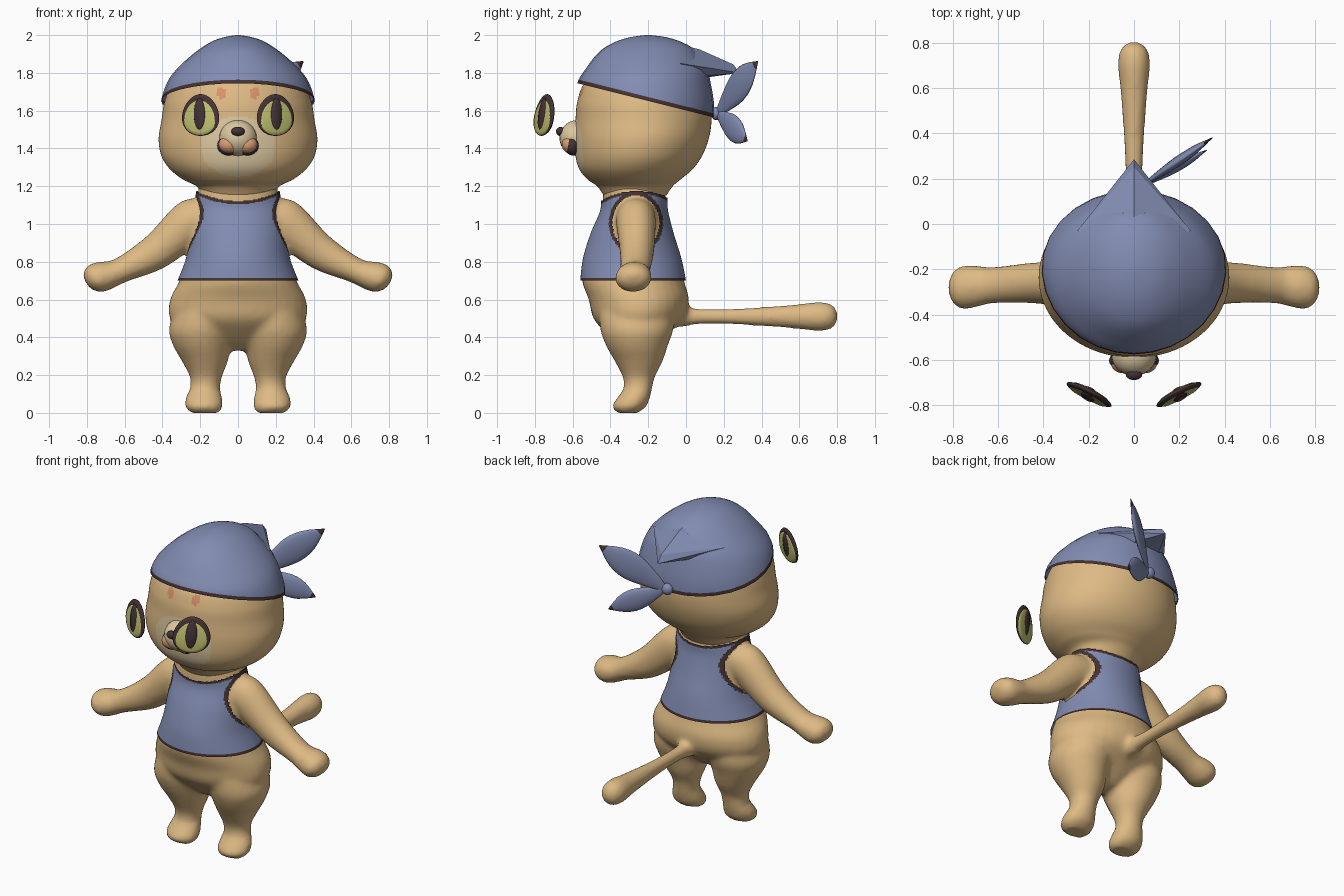
import bpy, bmesh, math
from mathutils import Vector, Matrix

if "Cube" in bpy.data.objects:
    bpy.data.objects.remove(bpy.data.objects["Cube"])

X, Y, Z = Vector((1, 0, 0)), Vector((0, 1, 0)), Vector((0, 0, 1))


def material(name, *rgb):
    col = [(c / 255 / 12.92 if c < 11 else ((c / 255 + .055) / 1.055) ** 2.4) for c in rgb] + [1]
    m = bpy.data.materials.new(name)
    m.use_nodes = True
    m.diffuse_color = col
    m.node_tree.nodes["Principled BSDF"].inputs["Base Color"].default_value = col
    return m


FUR = material("tan fur", 222, 186, 132)
PAW = material("orange paw", 220, 158, 117)
BLUE = material("blue cloth", 130, 140, 178)
DARK = material("dark brown", 68, 50, 52)
CREAM = material("cream muzzle", 222, 202, 162)
OLIVE = material("olive eye", 192, 192, 112)
MARK = material("salmon mark", 218, 146, 108)


def smooth_rings(rings, sub):
    """Catmull-Rom interpolation through rings of (x, y, z, ru, rv)."""
    pts = [rings[0]] + list(rings) + [rings[-1]]
    out = []
    for a, b, c, d in zip(pts, pts[1:], pts[2:], pts[3:]):
        for k in range(sub):
            t = k / sub
            out.append([.5 * (2 * q + (r - p) * t + (2 * p - 5 * q + 4 * r - s) * t * t
                              + (3 * q - p - 3 * r + s) * t ** 3) for p, q, r, s in zip(a, b, c, d)])
    return out + [list(rings[-1])]


def loft(bm, rings, u=X, v=Y, n=32, sub=6, egg=0, caps=True):
    loops = []
    for x, y, z, ru, rv in smooth_rings(rings, sub):
        ru, rv = max(ru, .002), max(rv, .002)
        loop = []
        for i in range(n):
            c, s = math.cos(math.tau * i / n), math.sin(math.tau * i / n)
            loop.append(bm.verts.new(Vector((x, y, z)) + u * ru * c * (1 - egg * s) + v * rv * s))
        loops.append(loop)
    for a, b in zip(loops, loops[1:]):
        for i in range(n):
            j = (i + 1) % n
            bm.faces.new((a[i], a[j], b[j], b[i]))
    if caps:
        bm.faces.new(loops[0])
        bm.faces.new(loops[-1])


def finish(name, bm, *mats, smooth=True):
    bmesh.ops.recalc_face_normals(bm, faces=bm.faces)
    me = bpy.data.meshes.new(name)
    bm.to_mesh(me)
    bm.free()
    for m in mats:
        me.materials.append(m)
    for p in me.polygons:
        p.use_smooth = smooth
    ob = bpy.data.objects.new(name, me)
    bpy.context.collection.objects.link(ob)
    return ob


def cut(bm, co, no, clear=False):
    bmesh.ops.bisect_plane(bm, geom=bm.verts[:] + bm.edges[:] + bm.faces[:],
                           plane_co=co, plane_no=no, clear_inner=clear)


def paint(bm, index, rule):
    for f in bm.faces:
        if rule(f.calc_center_median()):
            f.material_index = index


def ball(name, centre, size, mat):
    bm = bmesh.new()
    bmesh.ops.create_uvsphere(bm, u_segments=24, v_segments=14, radius=1,
                              matrix=Matrix.Translation(centre) @ Matrix.Diagonal((*size, 1)))
    return finish(name, bm, mat)


# Body: torso, legs, arms and tail fused into one soft skin
torso = [(0, -.26, .33, .05, .04), (0, -.26, .35, .1, .08), (0, -.26, .42, .27, .16),
         (0, -.25, .5, .36, .24), (0, -.25, .6, .36, .265), (0, -.28, .7, .31, .27),
         (0, -.285, .82, .265, .25), (0, -.285, .95, .245, .21), (0, -.275, 1.07, .235, .17),
         (0, -.275, 1.15, .215, .165), (0, -.28, 1.25, .2, .15)]
body = bmesh.new()
loft(body, torso)
for s in (1, -1):
    leg = [(.175, -.31, 0, .075, .055), (.18, -.3, .035, .1, .09), (.18, -.275, .085, .095, .085),
           (.175, -.255, .13, .08, .076), (.17, -.25, .19, .085, .085), (.175, -.25, .27, .12, .125),
           (.19, -.26, .36, .155, .165), (.19, -.26, .45, .175, .195), (.17, -.26, .58, .15, .2)]
    arm = [(.12, -.265, 1.05, .1, .1), (.25, -.265, 1.01, .12, .105), (.44, -.26, .85, .095, .09),
           (.62, -.27, .755, .068, .08), (.7, -.275, .73, .08, .092), (.755, -.28, .71, .08, .095),
           (.79, -.28, .695, .055, .07), (.805, -.28, .69, .02, .03)]
    loft(body, [(s * x, *rest) for x, *rest in leg])
    loft(body, [(s * x, *rest) for x, *rest in arm], u=Vector((.5 * s, 0, .87)))
tail = [(-.15, .06), (-.02, .055), (.06, .042), (.2, .04), (.43, .052), (.6, .066),
        (.7, .077), (.76, .068), (.79, .045), (.802, .015)]
loft(body, [(0, y, .51, r * .92, r) for y, r in tail], v=Z)
skin = finish("body", body, FUR)
mod = skin.modifiers.new("fuse", "REMESH")
mod.mode, mod.voxel_size = "VOXEL", .016
mod = skin.modifiers.new("soften", "SMOOTH")
mod.factor, mod.iterations = .5, 5
fused = bpy.data.meshes.new_from_object(skin.evaluated_get(bpy.context.evaluated_depsgraph_get()))
skin.modifiers.clear()
bm = bmesh.new()
bm.from_mesh(fused)
for co, no in (((.66, 0, 0), X), ((-.66, 0, 0), X), ((0, .44, 0), Y), ((0, 0, .12), Z)):
    cut(bm, co, no)
paint(bm, 1, lambda c: abs(c.x) > .66 or c.y > .44 or c.z < .12)
for f in bm.faces:
    f.smooth = True
bm.to_mesh(fused)
bm.free()
fused.materials.clear()
fused.materials.append(FUR)
fused.materials.append(PAW)
skin.data = fused


# Vest: thin shell over the torso with neckline and armholes
def neck(c):
    return 1.13 + .9 * c.x ** 2 + .05 * (c.y + .28) - c.z


def armhole(c):
    return ((c.y + .265) / .125) ** 2 + ((c.z - 1.005) / .145) ** 2 if abs(c.x) > .12 else 9


bm = bmesh.new()
loft(bm, [(x, y, z, a + .01, b + .01) for x, y, z, a, b in torso if z >= .7], n=144, sub=16, caps=False)
gone = [f for f in bm.faces if neck(f.calc_center_median()) < 0 or armhole(f.calc_center_median()) < 1]
bmesh.ops.delete(bm, geom=gone, context="FACES")
paint(bm, 1, lambda c: c.z < .715 or neck(c) < .016 or armhole(c) < 1.32)
finish("vest", bm, BLUE, DARK)

# Head with painted muzzle patch and brow marks
bm = bmesh.new()
loft(bm, [(0, -.27, 1.15, .19, .165), (0, -.27, 1.2, .22, .2), (0, -.275, 1.235, .29, .245),
          (0, -.265, 1.29, .36, .3), (0, -.25, 1.36, .405, .335), (0, -.235, 1.45, .42, .355),
          (0, -.225, 1.55, .405, .36), (0, -.225, 1.65, .388, .35), (0, -.215, 1.75, .345, .32),
          (0, -.21, 1.85, .24, .22), (0, -.2, 1.92, .05, .05)], n=144, sub=11)
paint(bm, 1, lambda c: c.y < -.4 and (c.x / .2) ** 2 + ((c.z - 1.41) / .16) ** 2 < 1)
paint(bm, 2, lambda c: c.y < -.4 and ((abs(c.x) - .087) / .022) ** 2 + ((c.z - 1.695) / .032) ** 2 < 1)
finish("head", bm, FUR, CREAM, MARK)

# Snout, nose and mouth pads
ball("snout", (0, -.575, 1.455), (.1, .095, .095), CREAM)
ball("nose", (0, -.664, 1.49), (.036, .024, .024), DARK)
for s, side in ((1, "left"), (-1, "right")):
    ball(side + "_mouth_pad", (s * .048, -.612, 1.42), (.054, .046, .046), PAW)
    ball(side + "_mouth_line", (s * .05, -.602, 1.415), (.06, .04, .052), DARK)

# Eyes: floating lenses with dark rim and slit pupil
for s, side in ((1, "left"), (-1, "right")):
    u, v, nrm = Vector((.89 * s, .45, 0)), Vector((0, .14, .99)), Vector((.45 * s, -.89, 0))
    for part, mat, w, h, thick, lift, egg in (("eye_rim", DARK, .11, .112, .012, 0, .14),
                                              ("eye", OLIVE, .102, .102, .016, -.009, .14),
                                              ("pupil", DARK, .036, .09, .021, .005, 0)):
        bm = bmesh.new()
        centre = Vector((.198 * s, -.75, 1.577 + lift))
        loft(bm, [(*(centre + nrm * thick * o), w * k, h * k)
                  for o, k in ((-1, .8), (-.6, .94), (0, 1), (.6, .94), (1, .8))],
             u=u, v=v, sub=2, egg=egg)
        finish(side + "_" + part, bm, mat)

# Headscarf: dome cut along a tilted rim, with dark border
rim_n = Vector((0, .25, 1)).normalized()
rim = Vector((0, -.575, 1.745))
bm = bmesh.new()
loft(bm, [(0, -.215, 1.5, .42, .365), (0, -.215, 1.56, .418, .365), (0, -.215, 1.65, .408, .362),
          (0, -.222, 1.75, .375, .352), (0, -.21, 1.82, .325, .322), (0, -.205, 1.89, .25, .275),
          (0, -.2, 1.935, .19, .23), (0, -.2, 1.97, .13, .16), (0, -.2, 1.99, .07, .09),
          (0, -.2, 2, .01, .015)], n=28, sub=3)
cut(bm, rim, rim_n, clear=True)
edge = rim + rim_n * .02
cut(bm, edge, rim_n)
paint(bm, 1, lambda c: (c - edge).dot(rim_n) < 0)
finish("headscarf", bm, BLUE, DARK)

# Pointed fold at the back of the headscarf
bm = bmesh.new()
for x, y, z in ((0, .285, 1.8), (0, .25, 1.845), (0, .07, 1.925), (0, -.14, 1.975),
                (.25, -.03, 1.85), (.12, .06, 1.78), (0, .1, 1.775)):
    for sx in {x, -x}:
        bm.verts.new((sx, y, z))
hull = bmesh.ops.convex_hull(bm, input=bm.verts[:])
finish("headscarf_fold", bm, BLUE, smooth=False)

# Knot and its two leaf-shaped ends
ball("knot", (.02, .16, 1.585), (.035, .03, .035), BLUE)
across = Vector((-.6, .8, 0))
base = Vector((.03, .165, 1.585))
for name, tip, width in (("upper_knot_end", Vector((.345, .38, 1.86)), .085),
                         ("lower_knot_end", Vector((.32, .325, 1.44)), .07)):
    d = tip - base
    u = d.cross(across).normalized()
    bm = bmesh.new()
    loft(bm, [(*(base + d * t), width * w, .022 * w)
              for t, w in ((0, .2), (.2, .6), (.5, 1), (.75, .8), (1, .04))], u=u, v=across, n=16, sub=3)
    cut(bm, base + d * .92, d.normalized())
    paint(bm, 1, lambda c: (c - base).dot(d) > .92 * d.dot(d))
    finish(name, bm, BLUE, DARK)
